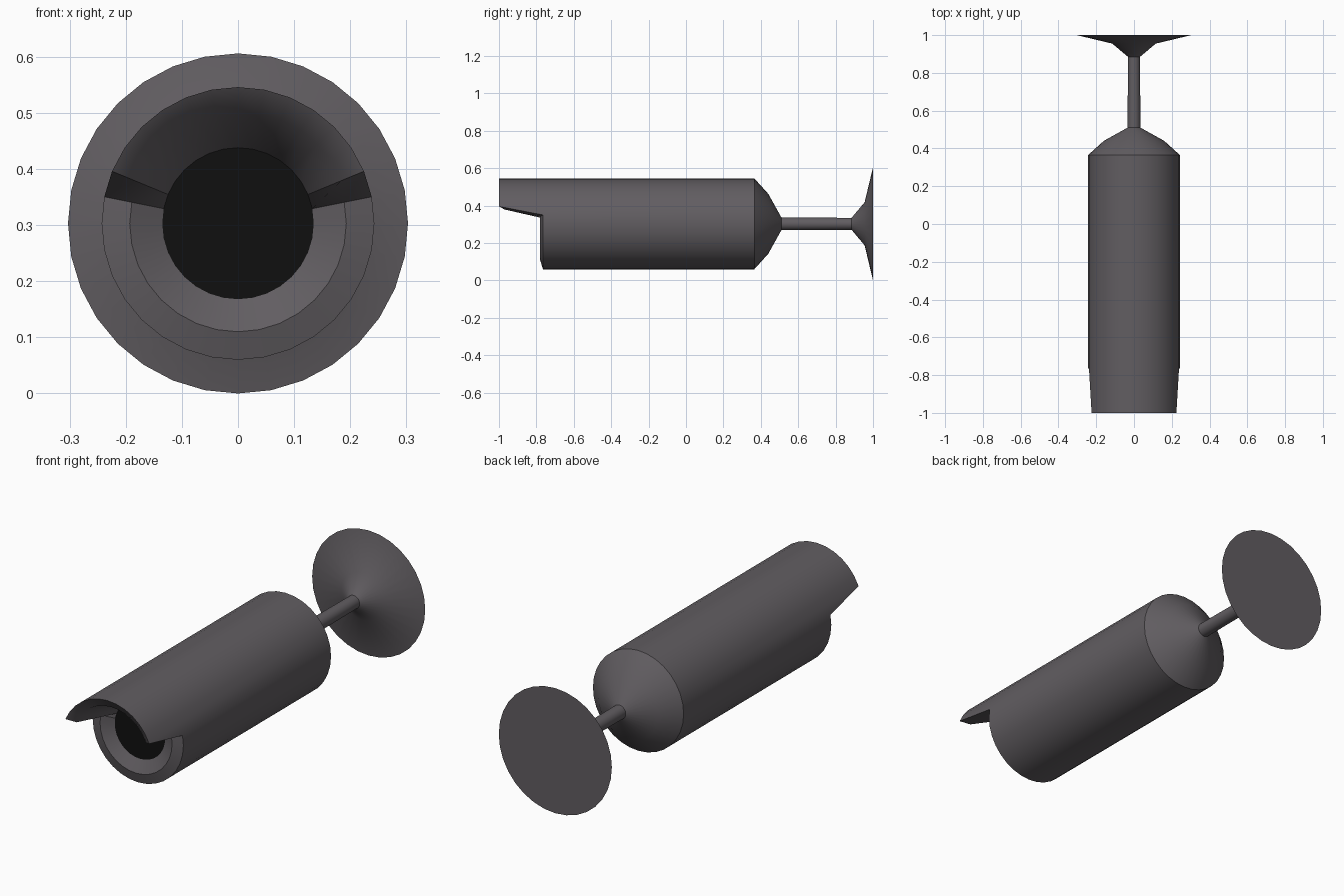
import bpy, bmesh
from math import sin, cos, pi, radians

if "Cube" in bpy.data.objects:
    bpy.data.objects.remove(bpy.data.objects["Cube"])

SIDES = 32
AXIS_Z = 0.303


def revolve(name, profile_at, cap_end=False):
    """Sweep a (radius, y) profile around the y axis; the profile may vary with angle."""
    bm = bmesh.new()
    columns = []
    for k in range(SIDES):
        a = 2 * pi * k / SIDES
        columns.append([bm.verts.new((r * cos(a), y, AXIS_Z + r * sin(a)))
                        for r, y in profile_at(a)])
    for k in range(SIDES):
        c, d = columns[k], columns[(k + 1) % SIDES]
        for i in range(len(c) - 1):
            bm.faces.new((c[i], c[i + 1], d[i + 1], d[i]))
    if cap_end:
        tip = bm.verts.new((0, profile_at(0)[-1][1], AXIS_Z))
        for k in range(SIDES):
            bm.faces.new((columns[k][-1], tip, columns[(k + 1) % SIDES][-1]))
    bmesh.ops.recalc_face_normals(bm, faces=bm.faces)
    mesh = bpy.data.meshes.new(name)
    bm.to_mesh(mesh)
    bm.free()
    obj = bpy.data.objects.new(name, mesh)
    bpy.context.collection.objects.link(obj)
    bpy.ops.object.select_all(action='DESELECT')
    obj.select_set(True)
    bpy.context.view_layer.objects.active = obj
    bpy.ops.object.shade_smooth_by_angle(angle=radians(40))
    return obj


# Housing: the upper part of the front rim is pulled forward into a sun hood
def housing_profile(a):
    if sin(a) > 0.3:
        front = [(0.135, -0.75), (0.20, -0.97), (0.243, -1.0)]
    else:
        front = [(0.135, -0.75), (0.193, -0.78), (0.243, -0.765)]
    return front + [(0.243, 0.365), (0.16, 0.44), (0.034, 0.51)]


revolve("housing", housing_profile)

# Stem and flared wall plate
mount = [(0.034, 0.51), (0.032, 0.885), (0.115, 0.955), (0.303, 1.0)]
revolve("wall_mount", lambda a: mount, cap_end=True)

# Dark lens disc set in the front rim
lens = revolve("lens", lambda a: [(0.135, -0.75), (0.07, -0.75)], cap_end=True)
black = bpy.data.materials.new("black_glass")
black.diffuse_color = (0.005, 0.005, 0.005, 1)
black.use_nodes = True
black.node_tree.nodes["Principled BSDF"].inputs["Base Color"].default_value = black.diffuse_color
lens.data.materials.append(black)
for obj in (lens,):
    # Face the disc forwards
    if obj.data.polygons[0].normal.y > 0:
        obj.data.flip_normals()

# Dark grey casing
casing = bpy.data.materials.new("dark_grey")
casing.diffuse_color = (0.12, 0.11, 0.12, 1)
casing.use_nodes = True
casing.node_tree.nodes["Principled BSDF"].inputs["Base Color"].default_value = casing.diffuse_color
for name in ("housing", "wall_mount"):
    bpy.data.objects[name].data.materials.append(casing)
